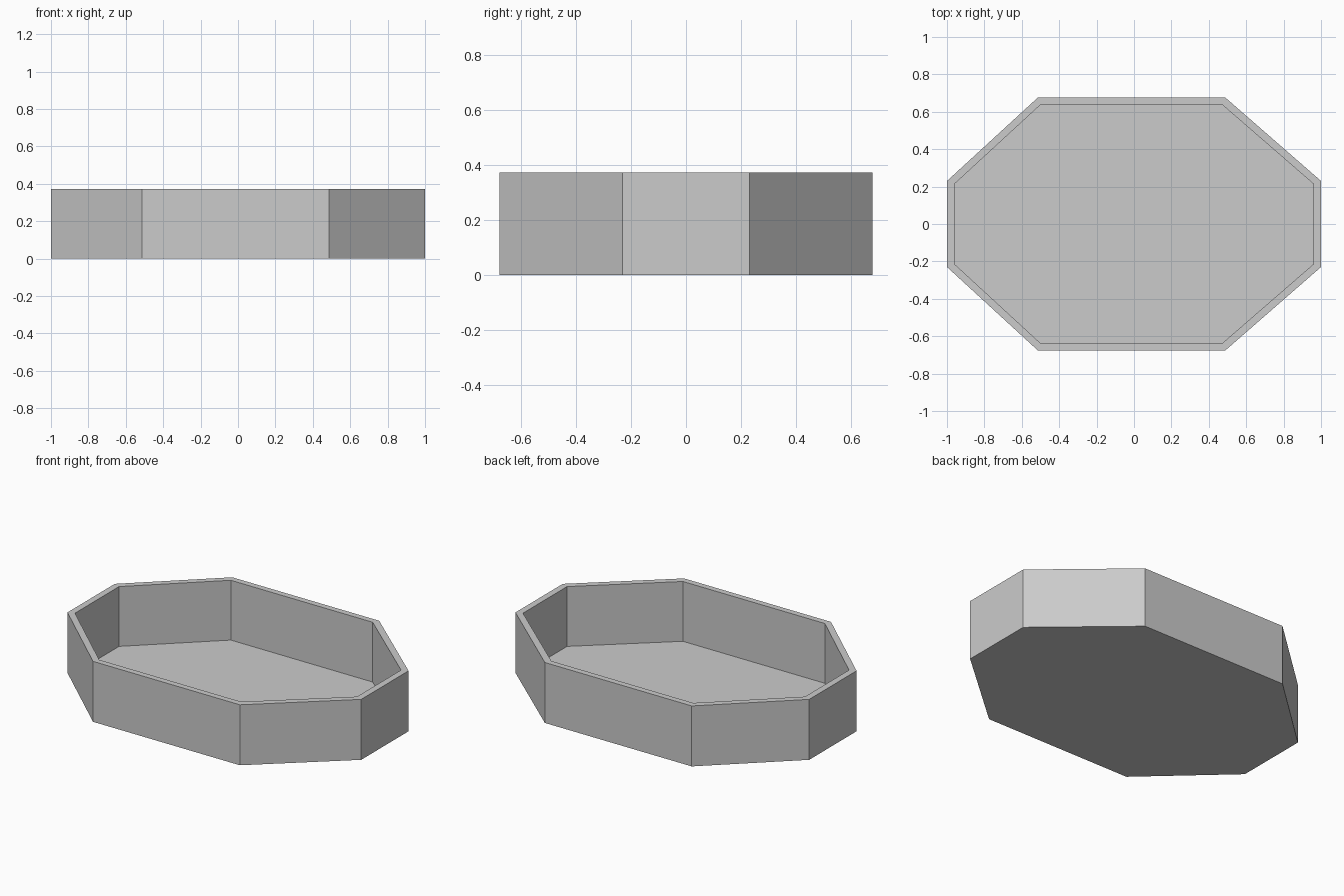
import bpy
import bmesh

cube = bpy.data.objects.get("Cube")
if cube:
    bpy.data.objects.remove(cube, do_unlink=True)

HEIGHT = 0.372
FLOOR = 0.004


def make_material(name, colour):
    mat = bpy.data.materials.new(name)
    mat.use_nodes = True
    mat.diffuse_color = colour
    mat.node_tree.nodes["Principled BSDF"].inputs["Base Color"].default_value = colour
    return mat


def octagon(end_x, end_y, left_x, right_x, side_y):
    """Stretched octagon, mirrored front to back, counter-clockwise."""
    back = [(end_x, end_y), (right_x, side_y), (left_x, side_y), (-end_x, end_y)]
    return back + [(x, -y) for x, y in reversed(back)]


def ring(bm, outline, z):
    return [bm.verts.new((x, y, z)) for x, y in outline]


def bridge(bm, lower, upper):
    count = len(lower)
    for i in range(count):
        j = (i + 1) % count
        bm.faces.new((lower[i], lower[j], upper[j], upper[i]))


outer = octagon(1.0, 0.23, -0.513, 0.487, 0.677)
inner = octagon(0.96, 0.214, -0.497, 0.469, 0.64)

# Tray: base, outer walls, rim, inner walls and floor
bm = bmesh.new()
rings = [ring(bm, outer, 0), ring(bm, outer, HEIGHT),
         ring(bm, inner, HEIGHT), ring(bm, inner, FLOOR)]
for lower, upper in zip(rings, rings[1:]):
    bridge(bm, lower, upper)
bm.faces.new(rings[0][::-1])
bm.faces.new(rings[-1])
bmesh.ops.recalc_face_normals(bm, faces=bm.faces)

mesh = bpy.data.meshes.new("octagonal_tray")
bm.to_mesh(mesh)
bm.free()
mesh.materials.append(make_material("light_grey", (0.6, 0.6, 0.6, 1)))
tray = bpy.data.objects.new("octagonal_tray", mesh)
bpy.context.collection.objects.link(tray)
